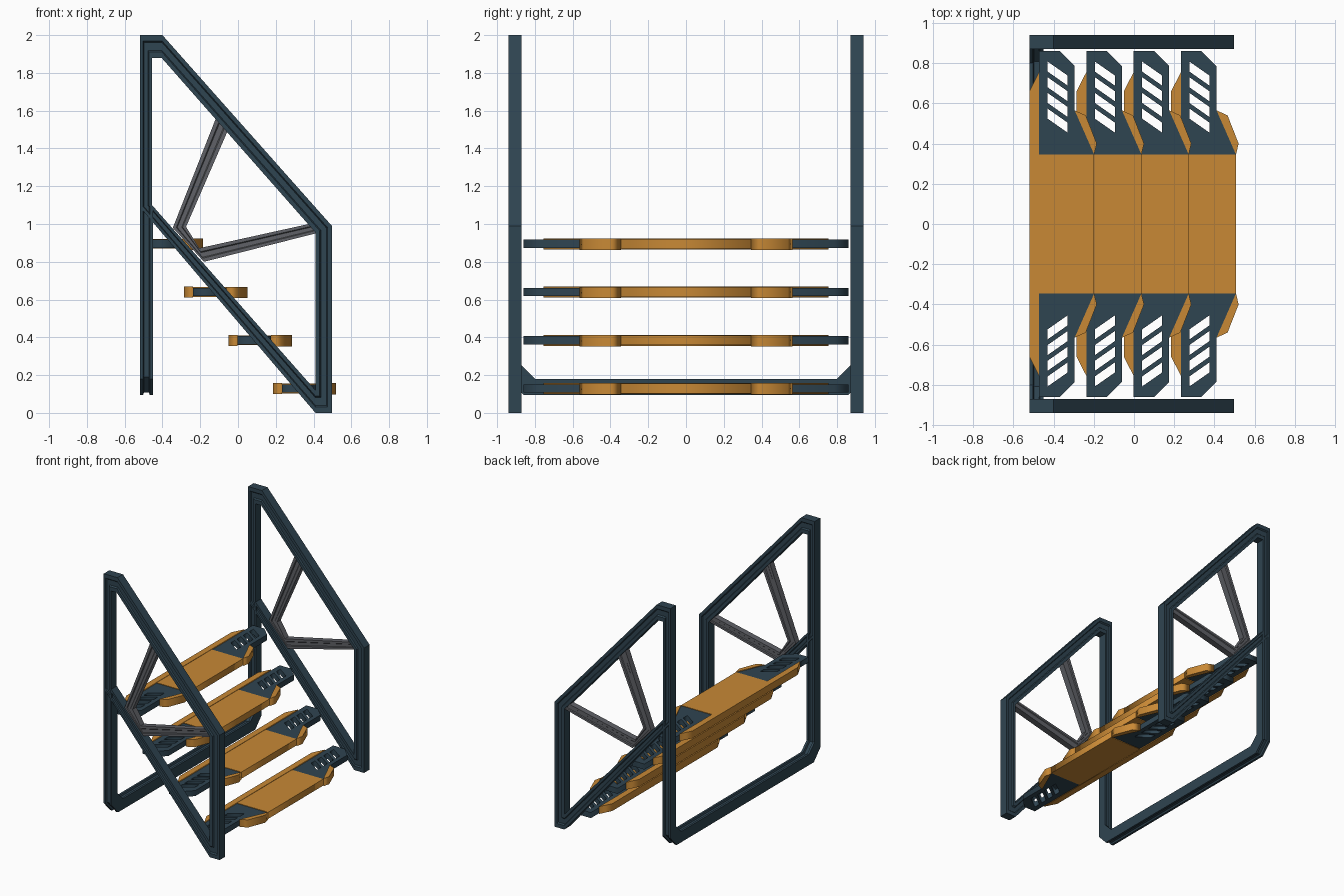
import bpy, bmesh

if "Cube" in bpy.data.objects:
    bpy.data.objects.remove(bpy.data.objects["Cube"])


def material(name, rgb):
    m = bpy.data.materials.new(name)
    m.diffuse_color = (*rgb, 1)
    m.use_nodes = True
    m.node_tree.nodes["Principled BSDF"].inputs["Base Color"].default_value = m.diffuse_color
    return m


NAVY = material("dark slate", (0.028, 0.058, 0.082))
ORANGE = material("orange", (0.58, 0.25, 0.036))
GREY = material("brace grey", (0.115, 0.12, 0.135))


def finish(name, bm, mat):
    bmesh.ops.remove_doubles(bm, verts=bm.verts, dist=1e-5)
    bmesh.ops.recalc_face_normals(bm, faces=bm.faces)
    me = bpy.data.meshes.new(name)
    bm.to_mesh(me)
    bm.free()
    me.materials.append(mat)
    ob = bpy.data.objects.new(name, me)
    bpy.context.collection.objects.link(ob)
    return ob


def sweep(name, outer, inner, profile, place, closed, mat):
    """Mitred bar between an outer and an inner path; profile is (fraction across, depth)."""
    bm = bmesh.new()
    rings = [[bm.verts.new(place(o[0] + (i[0] - o[0]) * t, o[1] + (i[1] - o[1]) * t, d))
              for t, d in profile] for o, i in zip(outer, inner)]
    n, k = len(rings), len(profile)
    for a in range(n if closed else n - 1):
        r, q = rings[a], rings[(a + 1) % n]
        for j in range(k):
            bm.faces.new((r[j], r[(j + 1) % k], q[(j + 1) % k], q[j]))
    if not closed:
        bm.faces.new(rings[0])
        bm.faces.new(rings[-1])
    return finish(name, bm, mat)


def plate(name, loops, z, half, mat):
    """Flat plate from outlines in xy; loops after the first are holes."""
    cu = bpy.data.curves.new(name, 'CURVE')
    cu.dimensions = '2D'
    cu.fill_mode = 'BOTH'
    cu.extrude = half
    for pts in loops:
        sp = cu.splines.new('POLY')
        sp.points.add(len(pts) - 1)
        for p, (x, y) in zip(sp.points, pts):
            p.co = (x, y, 0, 1)
        sp.use_cyclic_u = True
    tmp = bpy.data.objects.new("tmp", cu)
    bpy.context.collection.objects.link(tmp)
    dg = bpy.context.evaluated_depsgraph_get()
    me = bpy.data.meshes.new_from_object(tmp.evaluated_get(dg))
    bm = bmesh.new()
    bm.from_mesh(me)
    bpy.data.objects.remove(tmp)
    bpy.data.meshes.remove(me)
    ob = finish(name, bm, mat)
    ob.location.z = z
    return ob


def grooved(h, g):
    """Cross-section grooved on both depth faces."""
    side = [(0, h), (.26, h), (.33, h - g), (.67, h - g), (.74, h), (1, h)]
    return side + [(t, -d) for t, d in reversed(side)]


# Side frames and their V-shaped braces
F_OUT = [(-.52, 2), (-.40, 2), (.497, .99), (.497, 0), (.41, 0), (-.52, 1.09)]
F_IN = [(-.455, 1.88), (-.405, 1.88), (.41, .955), (.41, .12), (.41, .12), (-.455, 1.10)]
B_OUT = [(-.115, 1.565), (-.345, .98), (-.18, .80), (.43, .955)]
B_IN = [(-.045, 1.515), (-.275, .985), (-.205, .872), (.42, 1.01)]
for s, label in ((-1, "front"), (1, "back")):
    place = lambda x, z, d, s=s: (x, s * .905 + d, z)
    sweep(label + "_side_frame", F_OUT, F_IN, grooved(.035, .01), place, True, NAVY)
    sweep(label + "_brace", B_OUT, B_IN, grooved(.024, .006), place, False, GREY)

# U-shaped rear support with chamfered corners, grooved along its outer and inner edges
half_out = [(-.94, 1.09), (-.94, .18), (-.86, .095)]
half_in = [(-.87, 1.09), (-.87, .25), (-.80, .18)]
mirror = lambda pts: pts + [(-y, z) for y, z in reversed(pts)]
edge = [(0, -.035), (0, -.018), (.14, -.013), (.14, .013), (0, .018), (0, .035)]
u_profile = edge + [(1 - t, d) for t, d in reversed(edge)]
sweep("rear_support", mirror(half_out), mirror(half_in), u_profile,
      lambda y, z, d: (-.485 + d, y, z), False, NAVY)

# Treads: outlines of the topmost one, the rest are stepped copies
PANEL = [(-.472, -.345), (-.198, -.345), (-.198, .345), (-.472, .345)]
LIP = [(-.52, -.66), (-.472, -.755), (-.472, .755), (-.52, .66)]
END = [(-.472, .345), (-.472, .86), (-.37, .86), (-.295, .785), (-.295, .565), (-.198, .345)]
BUMPER = [(-.295, .565), (-.24, .54), (-.185, .40), (-.198, .345)]
SLOTS = [[(-.43, y), (-.33, y - .07), (-.33, y - .12), (-.43, y - .05)]
         for y in (.808 - .078 * k for k in range(4))]
for i in range(4):
    z = .895 - .2553 * i
    move = lambda pts, s=1: [(x + .235 * i, s * y) for x, y in pts]
    n = f"tread_{i + 1}_"
    plate(n + "panel", [move(PANEL)], z, .026, ORANGE)
    plate(n + "rear_lip", [move(LIP)], z, .029, ORANGE)
    for s, label in ((-1, "front"), (1, "back")):
        plate(n + label + "_end", [move(p, s) for p in [END] + SLOTS], z, .022, NAVY)
        plate(n + label + "_bumper", [move(BUMPER, s)], z - .002, .03, ORANGE)
